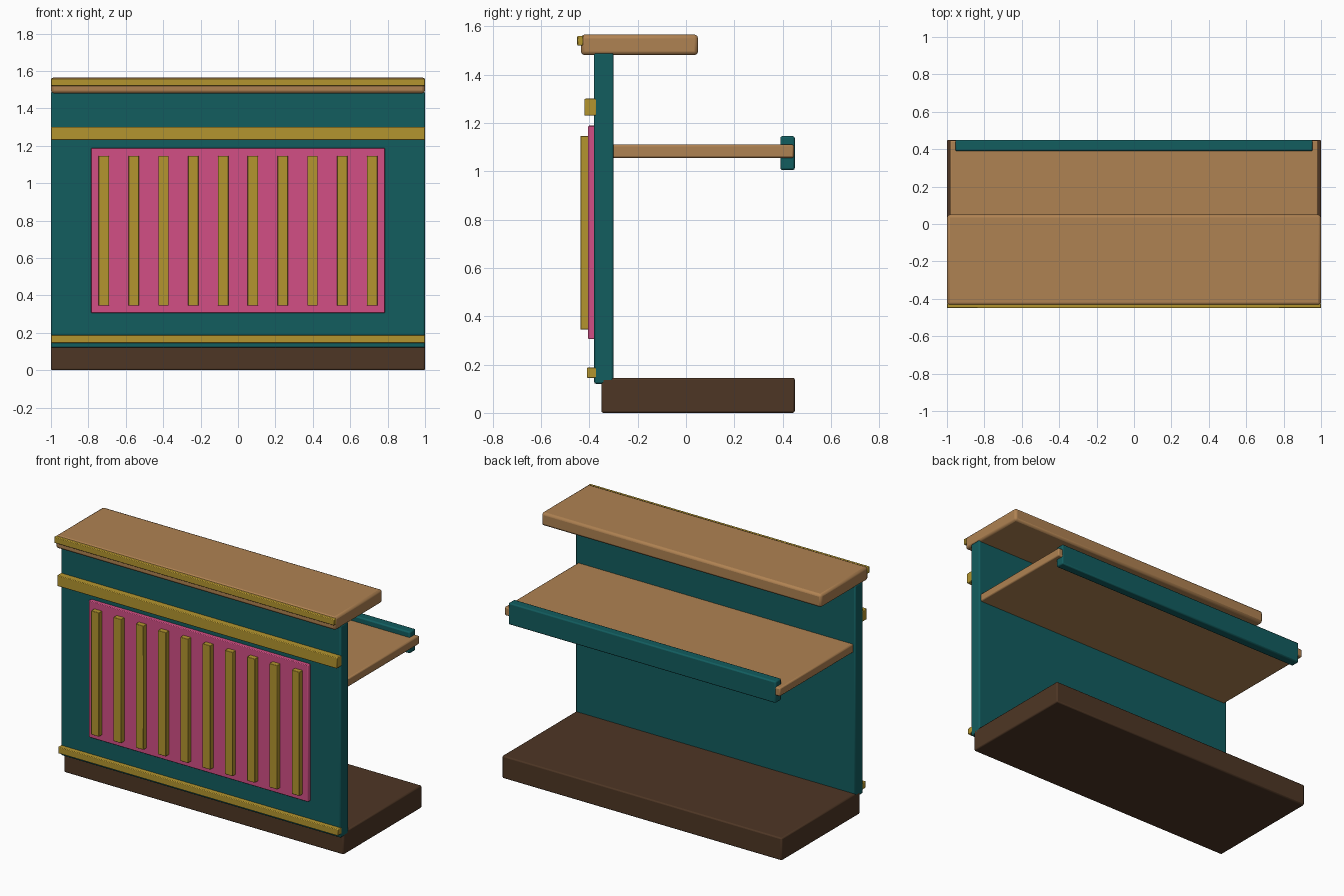
import bpy

# Remove the default cube
cube = bpy.data.objects.get("Cube")
if cube:
    bpy.data.objects.remove(cube, do_unlink=True)


def material(name, rgb):
    m = bpy.data.materials.new(name)
    m.use_nodes = True
    colour = (*rgb, 1)
    m.diffuse_color = colour
    bsdf = next(n for n in m.node_tree.nodes if n.type == "BSDF_PRINCIPLED")
    bsdf.inputs["Base Color"].default_value = colour
    return m


teal = material("teal paint", (0.006, 0.109, 0.114))
gold = material("gold trim", (0.456, 0.301, 0.028))
pink = material("pink panel", (0.645, 0.078, 0.235))
wood = material("light wood", (0.43, 0.223, 0.084))
dark = material("dark wood", (0.076, 0.037, 0.018))


def box(name, x, y, z, mat, bevel=0.008):
    """Bevelled box from (min, max) ranges on each axis."""
    ranges = (x, y, z)
    bpy.ops.mesh.primitive_cube_add(size=1, location=[(a + b) / 2 for a, b in ranges])
    ob = bpy.context.object
    ob.name = name
    ob.scale = [b - a for a, b in ranges]
    bpy.ops.object.transform_apply(location=False, rotation=False, scale=True)
    ob.data.materials.append(mat)
    mod = ob.modifiers.new("soft edges", "BEVEL")
    mod.width = bevel
    mod.segments = 2
    bpy.ops.object.shade_smooth_by_angle()
    return ob


full = (-1, 1)

# Main body
box("base", full, (-0.35, 0.45), (0, 0.145), dark)
box("front_wall", full, (-0.38, -0.30), (0.12, 1.49), teal)
box("counter_top", full, (-0.435, 0.05), (1.48, 1.565), wood, 0.015)

# Rear shelf and its lip
box("shelf", (-0.985, 0.985), (-0.31, 0.447), (1.055, 1.11), wood)
box("shelf_lip", (-0.955, 0.955), (0.39, 0.45), (1.005, 1.145), teal)

# Gold rails across the front
box("counter_trim", full, (-0.45, -0.425), (1.52, 1.56), gold, 0.004)
box("upper_rail", full, (-0.42, -0.37), (1.23, 1.30), gold, 0.004)
box("lower_rail", full, (-0.41, -0.365), (0.145, 0.187), gold, 0.004)

# Decorative front panel with vertical slats
box("front_panel", (-0.785, 0.785), (-0.405, -0.375), (0.305, 1.188), pink, 0.004)
count = 10
for i in range(count):
    x = -0.717 + 1.434 * i / (count - 1)
    box(f"slat_{i + 1}", (x - 0.028, x + 0.028), (-0.437, -0.40), (0.345, 1.146), gold, 0.003)
